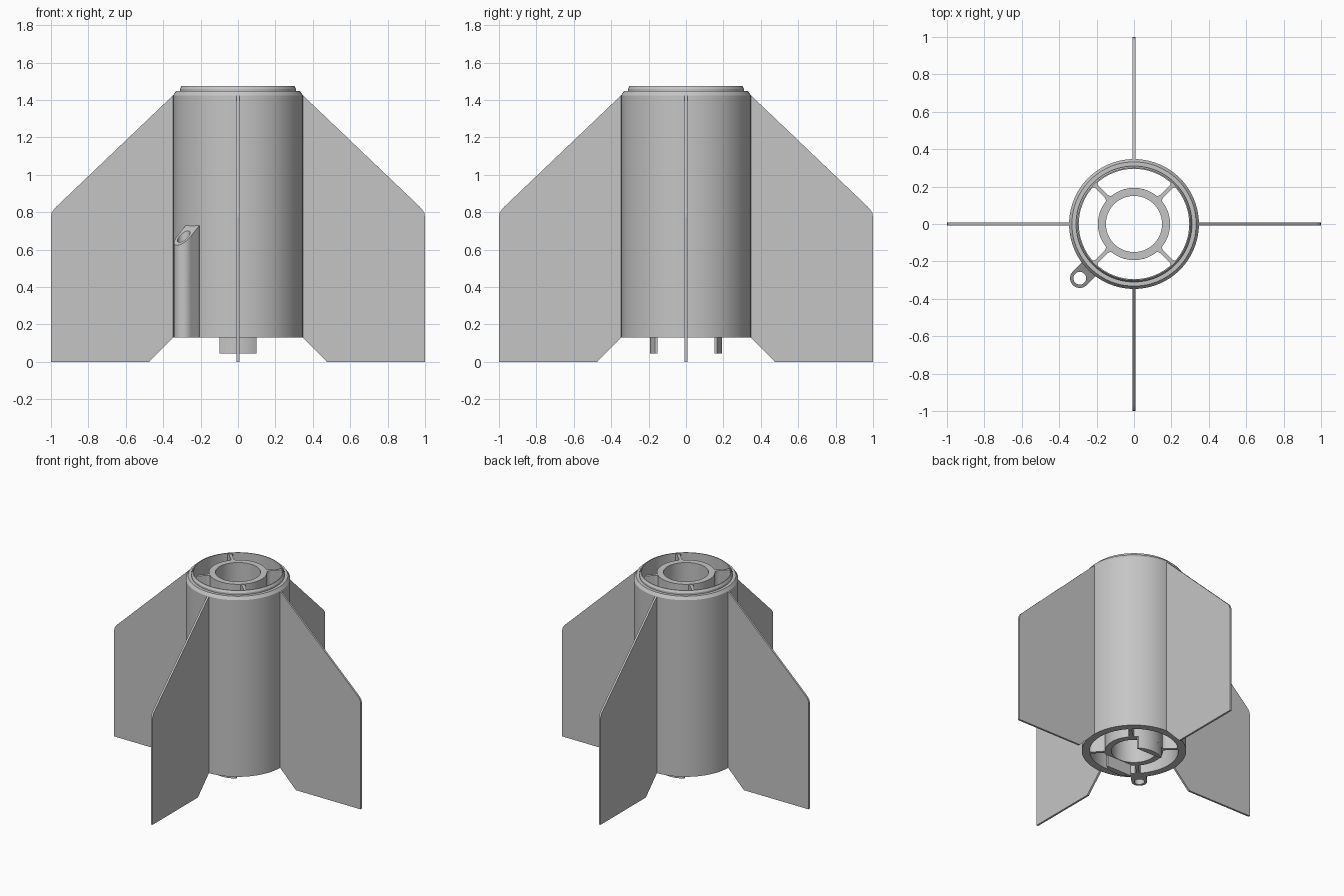
import bpy, bmesh
from math import sin, cos, pi, radians, sqrt, asin
from mathutils import Matrix

cube = bpy.data.objects.get("Cube")
if cube:
    bpy.data.objects.remove(cube)

grey = bpy.data.materials.new("plain grey")
grey.use_nodes = True
GREY = (0.56, 0.56, 0.56, 1)
grey.diffuse_color = GREY
grey.node_tree.nodes["Principled BSDF"].inputs["Base Color"].default_value = GREY


def finish(name, bm, turn=0, smooth=True):
    """Turn a bmesh into a named, shaded object."""
    bmesh.ops.rotate(bm, verts=bm.verts, matrix=Matrix.Rotation(radians(turn), 3, 'Z'))
    bmesh.ops.recalc_face_normals(bm, faces=bm.faces)
    mesh = bpy.data.meshes.new(name)
    bm.to_mesh(mesh)
    bm.free()
    mesh.materials.append(grey)
    ob = bpy.data.objects.new(name, mesh)
    bpy.context.collection.objects.link(ob)
    if smooth:
        bpy.ops.object.select_all(action='DESELECT')
        ob.select_set(True)
        bpy.context.view_layer.objects.active = ob
        bpy.ops.object.shade_smooth_by_angle(angle=radians(30))
    return ob


def bridge_rings(rings):
    """Closed skin through a cyclic list of equally long point rings."""
    bm = bmesh.new()
    loops = [[bm.verts.new(p) for p in ring] for ring in rings]
    n = len(loops[0])
    for i, a in enumerate(loops):
        b = loops[(i + 1) % len(loops)]
        for k in range(n):
            bm.faces.new((a[k], a[(k + 1) % n], b[(k + 1) % n], b[k]))
    return bm


def lathe(name, profile, n=96):
    """Spin a closed (radius, height) profile round z."""
    angles = [2 * pi * k / n for k in range(n)]
    finish(name, bridge_rings([[(r * cos(a), r * sin(a), z) for a in angles]
                               for r, z in profile]))


def prism(name, points, push, turn=0, smooth=False):
    """Extrude a flat outline along a vector."""
    bm = bmesh.new()
    face = bm.faces.new([bm.verts.new(p) for p in points])
    new = bmesh.ops.extrude_face_region(bm, geom=[face])["geom"]
    bmesh.ops.translate(bm, vec=push, verts=[v for v in new if isinstance(v, bmesh.types.BMVert)])
    finish(name, bm, turn, smooth)


BASE, TOP = 0.13, 1.475

# Outer body with chamfered shoulder and raised rim
lathe("body_tube", [(0.295, BASE), (0.347, BASE), (0.347, 1.425), (0.332, 1.447),
                    (0.31, 1.447), (0.31, 1.46), (0.301, TOP), (0.295, TOP)])

# Inner tube
TUBE_IN, TUBE_OUT = 0.15, 0.193
lathe("inner_tube", [(TUBE_IN, BASE), (TUBE_OUT, BASE), (TUBE_OUT, 1.47), (TUBE_IN, 1.47)])

# Four full-length webs with flared roots, on the diagonals
half_web = [(0.185, 0.022), (0.2, 0.014), (0.212, 0.01),
            (0.28, 0.01), (0.29, 0.014), (0.3, 0.022)]
web = half_web + [(x, -y) for x, y in reversed(half_web)]
for i in range(4):
    prism(f"web_{i + 1}", [(x, y, BASE + 0.002) for x, y in web],
          (0, 0, 1.335), 45 + 90 * i)

# Four swept fins with a rounded outer corner
fin = [(0.32, 0.134), (0.343, 0.134), (0.475, 0), (1, 0), (1, 0.775), (0.996, 0.797),
       (0.985, 0.815), (0.972, 0.829), (0.347, 1.425), (0.32, 1.425)]
for i, side in enumerate(("left", "back", "right", "front")):
    prism(f"{side}_fin", [(x, -0.007, z) for x, z in fin], (0, 0.014, 0), 90 * i)

# Two retaining tabs below the inner tube
spread = asin(0.1 / TUBE_OUT)
arc = [spread * (k / 8 - 1) for k in range(17)]
outline = [(TUBE_OUT * sin(a), TUBE_OUT * cos(a), 0.045) for a in arc]
outline += [(0.1, 0.152, 0.045), (-0.1, 0.152, 0.045)]
for name, turn in (("back_tab", 0), ("front_tab", 180)):
    prism(name, outline, (0, 0, 0.1), turn, True)

# Launch guide: round eye merging into the body, with a slanted top
EYE, HALF, HOLE, REACH = 0.41, 0.052, 0.034, 0.08


def guide_ring(hole, top):
    ring = []
    for k in range(48):
        c, s = cos(2 * pi * k / 48), sin(2 * pi * k / 48)
        r = HOLE if hole else HALF
        if not hole and c < 0:
            r = min(HALF / max(abs(s), 0.001), REACH / -c)
        x = EYE + r * c
        ring.append((x, r * s, 0.67 - 0.9 * (x - EYE) if top else BASE))
    return ring


finish("launch_guide", bridge_rings([guide_ring(False, False), guide_ring(False, True),
                                     guide_ring(True, True), guide_ring(True, False)]), 225)
